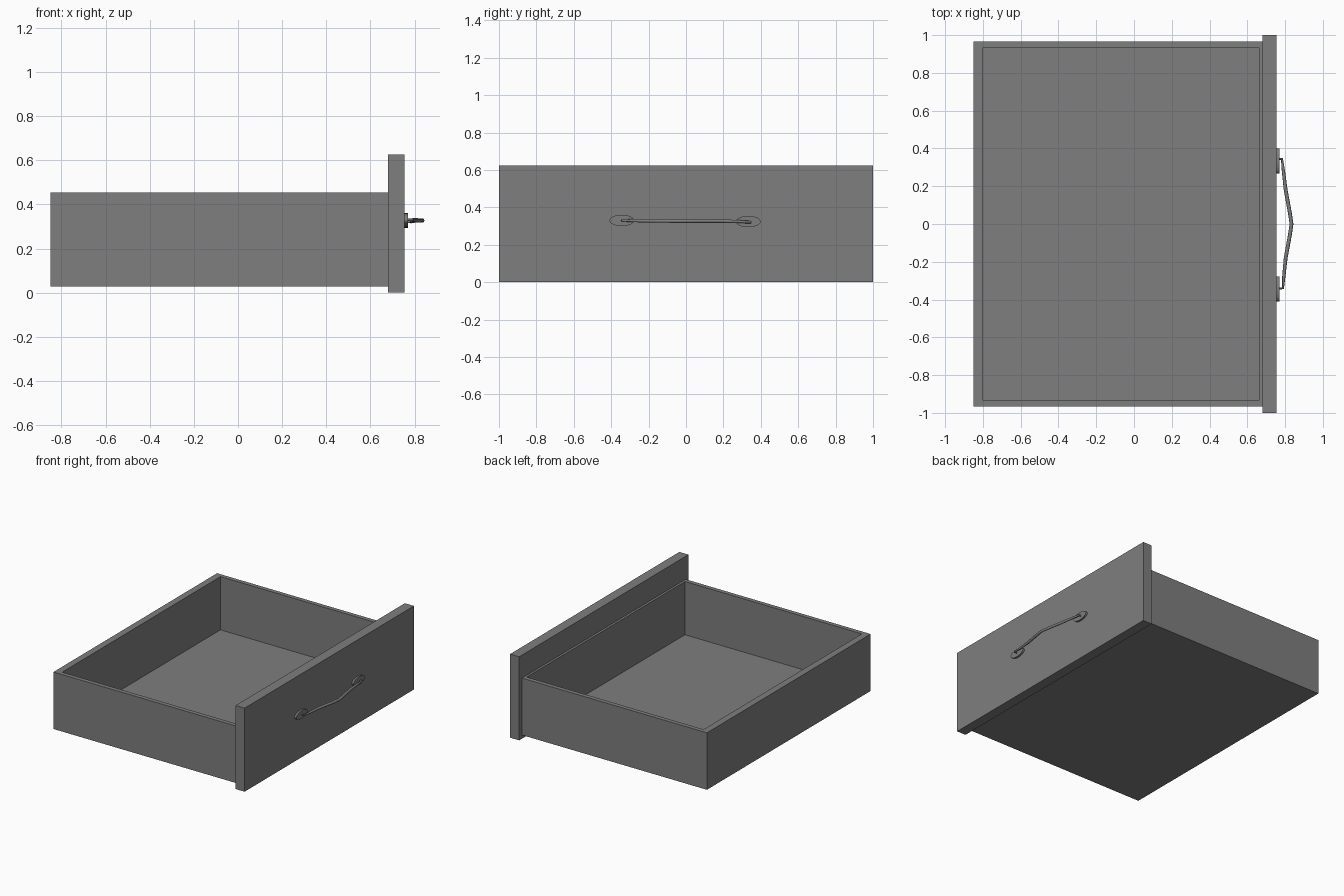
import bpy, bmesh, math
from mathutils import Matrix

cube = bpy.data.objects.get("Cube")
if cube:
    bpy.data.objects.remove(cube, do_unlink=True)

grey = bpy.data.materials.new("mid grey")
grey.use_nodes = True
colour = (0.21, 0.21, 0.21, 1)
grey.diffuse_color = colour
grey.node_tree.nodes["Principled BSDF"].inputs["Base Color"].default_value = colour


def add_object(name, bm):
    mesh = bpy.data.meshes.new(name)
    bm.normal_update()
    bm.to_mesh(mesh)
    bm.free()
    mesh.materials.append(grey)
    obj = bpy.data.objects.new(name, mesh)
    bpy.context.collection.objects.link(obj)
    return obj


def box(low, high):
    bm = bmesh.new()
    bmesh.ops.create_cube(bm, size=1)
    for v in bm.verts:
        v.co = [(a + b) / 2 + c * (b - a) for a, b, c in zip(low, high, v.co)]
    bm.normal_update()
    return bm


def smooth(obj):
    bpy.ops.object.select_all(action='DESELECT')
    obj.select_set(True)
    bpy.context.view_layer.objects.active = obj
    bpy.ops.object.shade_smooth_by_angle(angle=math.radians(40))


# Open tray: the top is inset to a rim, then pushed down to the floor
bm = box((-0.85, -0.967, 0.027), (0.68, 0.967, 0.453))
top = max(bm.faces, key=lambda f: f.calc_center_median().z)
bmesh.ops.inset_individual(bm, faces=[top], thickness=0.02)
for v in top.verts:
    v.co.x = 0.663 if v.co.x > 0 else -0.80
    v.co.y = math.copysign(0.935, v.co.y)
floor = bmesh.ops.extrude_discrete_faces(bm, faces=[top])["faces"][0]
for v in floor.verts:
    v.co.z = 0.055
add_object("drawer_tray", bm)

# Overhanging front panel
add_object("drawer_front", box((0.68, -1, 0), (0.755, 1, 0.625)))

# Oval backplates, one at each end of the handle
for name, y, z in (("handle_plate_right", -0.343, 0.33), ("handle_plate_left", 0.333, 0.324)):
    bm = bmesh.new()
    bmesh.ops.create_cone(bm, cap_ends=True, segments=32, radius1=1, radius2=1, depth=1)
    bm.transform(Matrix.Translation((0.761, y, z))
                 @ Matrix.Diagonal((0.016, 0.066, 0.03, 1))
                 @ Matrix.Rotation(math.pi / 2, 4, 'Y'))
    smooth(add_object(name, bm))

# Bowed pull bar with thinner ends that turn in to the plates
path = [(0.765, -0.343, 0.33, 0.5), (0.789, -0.34, 0.33, 0.6), (0.793, -0.28, 0.329, 0.85),
        (0.803, -0.18, 0.328, 1), (0.825, -0.06, 0.327, 1), (0.834, 0, 0.327, 1),
        (0.825, 0.06, 0.327, 1), (0.803, 0.18, 0.327, 1), (0.791, 0.28, 0.324, 0.85),
        (0.783, 0.345, 0.321, 0.7), (0.765, 0.345, 0.321, 0.5)]
curve = bpy.data.curves.new("handle_path", 'CURVE')
curve.dimensions = '3D'
curve.bevel_depth = 0.01
curve.bevel_resolution = 3
curve.use_fill_caps = True
spline = curve.splines.new('POLY')
spline.points.add(len(path) - 1)
for point, (x, y, z, r) in zip(spline.points, path):
    point.co = (x, y, z, 1)
    point.radius = r
rod = bpy.data.objects.new("handle_path", curve)
bpy.context.collection.objects.link(rod)
bpy.context.view_layer.update()
bm = bmesh.new()
bm.from_mesh(rod.to_mesh())
bpy.data.objects.remove(rod, do_unlink=True)
smooth(add_object("handle_bar", bm))
